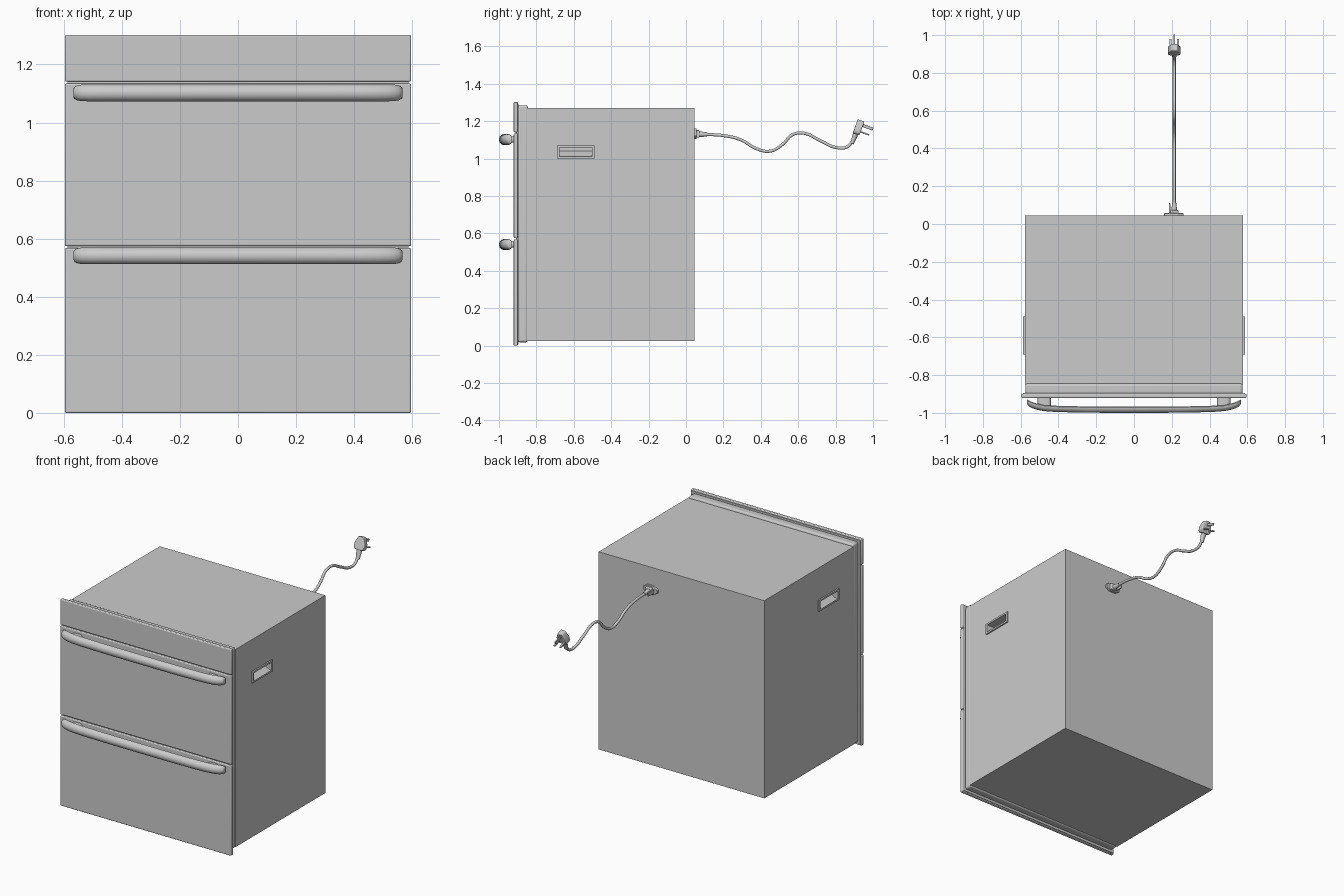
import bpy, bmesh, math
from mathutils import Matrix, Vector

if "Cube" in bpy.data.objects:
    bpy.data.objects.remove(bpy.data.objects["Cube"])


def finish(name, bm, bevel=0, segs=3, mat=None, smooth=True):
    bmesh.ops.recalc_face_normals(bm, faces=bm.faces)
    me = bpy.data.meshes.new(name)
    bm.to_mesh(me)
    bm.free()
    ob = bpy.data.objects.new(name, me)
    bpy.context.collection.objects.link(ob)
    if mat:
        ob.matrix_world = mat
    if bevel:
        m = ob.modifiers.new("Bevel", 'BEVEL')
        m.width, m.segments, m.limit_method = bevel, segs, 'ANGLE'
    if smooth:
        bpy.ops.object.select_all(action='DESELECT')
        ob.select_set(True)
        bpy.context.view_layer.objects.active = ob
        bpy.ops.object.shade_smooth_by_angle(angle=math.radians(35))
    return ob


def loft(name, rings, **kw):
    bm = bmesh.new()
    vs = [[bm.verts.new(p) for p in r] for r in rings]
    n = len(vs[0])
    for a, b in zip(vs, vs[1:]):
        for i in range(n):
            bm.faces.new((a[i], a[(i + 1) % n], b[(i + 1) % n], b[i]))
    bm.faces.new(vs[0])
    bm.faces.new(vs[-1])
    return finish(name, bm, **kw)


def prism(name, xz, y0, y1, **kw):
    return loft(name, [[(x, y, z) for x, z in xz] for y in (y0, y1)], **kw)


def box(name, x0, x1, y0, y1, z0, z1, **kw):
    return prism(name, [(x0, z0), (x1, z0), (x1, z1), (x0, z1)], y0, y1, **kw)


def capsule(cx, cz, half, r, n=8):
    pts = []
    for s in (1, -1):
        for i in range(n + 1):
            a = math.pi * i / n - math.pi / 2
            pts.append((cx + s * (half - r + r * math.cos(a)), cz + s * r * math.sin(a)))
    return pts


def cut(ob, cutter):
    m = ob.modifiers.new("Recess", 'BOOLEAN')
    m.operation, m.object, m.solver = 'DIFFERENCE', cutter, 'EXACT'
    cutter.hide_render = True
    cutter.hide_set(True)


# Cabinet and stepped front surround
body = box("oven_body", -.578, .578, -.85, .045, .025, 1.272, smooth=False)
box("front_surround", -.575, .575, -.90, -.845, .018, 1.285, bevel=.012)

# Control panel and two doors, on a slightly recessed backing
box("door_backing", -.588, .588, -.908, -.895, .005, 1.295)
for name, z0, z1 in (("lower_door", 0, .568), ("upper_door", .575, 1.134),
                     ("control_panel", 1.141, 1.302)):
    box(name, -.596, .596, -.921, -.899, z0, z1, bevel=.005)

# Bowed bar handles on capsule-shaped posts
half_stations = [(0, 0, 1), (.25, .001, 1), (.42, .005, 1), (.48, .01, 1), (.515, .017, 1),
                 (.54, .025, .97), (.555, .032, .87), (.563, .037, .70), (.566, .039, .5)]
stations = [(-x, d, h) for x, d, h in half_stations[:0:-1]] + half_stations
for level, zc in (("lower", .541), ("upper", 1.102)):
    rings = []
    for x, d, h in stations:
        front = [(-.972 - .028 * math.cos(math.radians(a)), .029 * math.sin(math.radians(a)))
                 for a in range(-90, 91, 15)]
        back = [(-.967, .026), (-.972, .014), (-.974, 0), (-.972, -.014), (-.967, -.026)]
        rings.append([(x, -.972 + (y + .972) * (.4 + .6 * h) + d, zc + z * h)
                      for y, z in front + back])
    loft(level + "_handle", rings)
    for side, s in (("left", -1), ("right", 1)):
        prism(f"{level}_{side}_handle_post", capsule(s * .475, zc - .001, .035, .016),
              -.98, -.915)

# Carrying grips recessed into both sides
for side, s in (("left", -1), ("right", 1)):
    wedge = prism(side + "_grip_cutter",
                  [(s * .61, 1.011), (s * .61, 1.06), (s * .515, 1.06), (s * .515, 1.042),
                   (s * .57, 1.011)], -.677, -.503, smooth=False)
    cut(body, wedge)
    x0, x1 = sorted((s * .576, s * .587))
    rim = box(side + "_grip_rim", x0, x1, -.69, -.49, 1.0, 1.071, smooth=False)
    cut(rim, wedge)

# Cable entry: flange, gland block, tab and strain relief
prism("cable_flange", [(.16, 1.123), (.19, 1.106), (.235, 1.106), (.262, 1.123),
                       (.262, 1.143), (.235, 1.16), (.19, 1.16), (.16, 1.143)],
      .04, .057, bevel=.003)
box("cable_gland", .193, .236, .05, .073, 1.112, 1.152, bevel=.005)
box("cable_tab", .185, .193, .05, .11, 1.117, 1.143, bevel=.002)


def circle(c, r, y, n=16):
    return [(c[0] + r * math.cos(2 * math.pi * i / n), y,
             c[1] + r * math.sin(2 * math.pi * i / n)) for i in range(n)]


loft("strain_relief", [circle((.213, 1.13), .016, .07), circle((.213, 1.13), .010, .115)])

# Wavy power cable
path = [(.08, 1.13), (.2, 1.123), (.29, 1.102), (.38, 1.052), (.45, 1.04), (.515, 1.075),
        (.57, 1.128), (.63, 1.136), (.72, 1.095), (.80, 1.06), (.86, 1.062), (.891, 1.093)]
cu = bpy.data.curves.new("power_cable", 'CURVE')
cu.dimensions = '3D'
cu.bevel_depth, cu.bevel_resolution, cu.resolution_u = .0085, 3, 8
cu.use_fill_caps = True
sp = cu.splines.new('BEZIER')
sp.bezier_points.add(len(path) - 1)
for bp, (y, z) in zip(sp.bezier_points, path):
    bp.co = (.213, y, z)
    bp.handle_left_type = bp.handle_right_type = 'AUTO'
cable = bpy.data.objects.new("power_cable", cu)
bpy.context.collection.objects.link(cable)
bpy.ops.object.select_all(action='DESELECT')
cable.select_set(True)
bpy.context.view_layer.objects.active = cable
bpy.ops.object.convert(target='MESH')
bpy.ops.object.shade_smooth_by_angle(angle=math.radians(40))

# Three-pin plug, leaning back
pm = Matrix.Translation((.213, .917, 1.16)) @ Matrix.Rotation(math.radians(-20), 4, 'X')
prism("plug_body", [(-.026, -.03), (.026, -.03), (.034, -.018), (.034, .008), (.016, .048),
                    (-.016, .048), (-.034, .008), (-.034, -.018)],
      -.016, .022, bevel=.005, mat=pm)
loft("plug_cable_grip", [[(r * math.cos(math.pi * i / 8), r * .8 * math.sin(math.pi * i / 8), z)
                          for i in range(16)] for r, z in ((.012, -.085), (.019, -.02))], mat=pm)
for name, x, z, w, h, y in (("earth_pin", 0, .026, .004, .008, .079),
                            ("left_pin", -.02, -.01, .006, .004, .07),
                            ("right_pin", .02, -.01, .006, .004, .07)):
    box(name, x - w, x + w, .015, y, z - h, z + h, bevel=.0015, segs=2, mat=pm)
